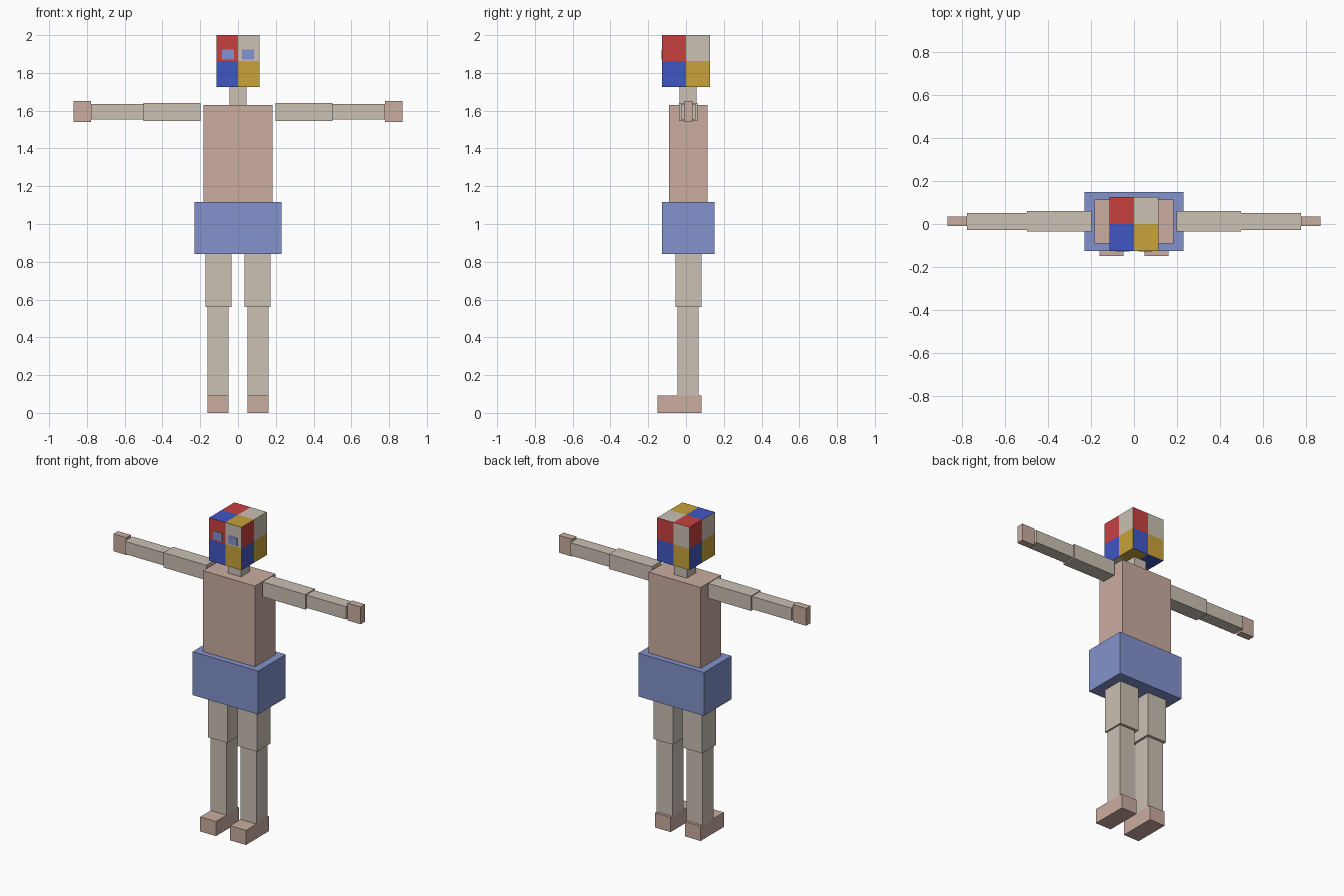
import bpy, bmesh
from mathutils import Vector

if "Cube" in bpy.data.objects:
    bpy.data.objects.remove(bpy.data.objects["Cube"])


def material(name, rgb):
    """Flat material from 0-255 sRGB values."""
    m = bpy.data.materials.new(name)
    lin = [((c / 255 + 0.055) / 1.055) ** 2.4 for c in rgb]
    m.diffuse_color = (*lin, 1)
    m.use_nodes = True
    m.node_tree.nodes["Principled BSDF"].inputs["Base Color"].default_value = m.diffuse_color
    return m


cream = material("cream", (203, 192, 179))
skin = material("skin", (202, 172, 160))
shorts_blue = material("soft_blue", (131, 146, 204))
red = material("red", (200, 64, 64))
blue = material("blue", (64, 86, 196))
gold = material("gold", (200, 162, 58))


def box(name, x, y, z, mats, cuts=0):
    """Box from (min, max) ranges, optionally subdivided."""
    bm = bmesh.new()
    bmesh.ops.create_cube(bm, size=1)
    if cuts:
        bmesh.ops.subdivide_edges(bm, edges=bm.edges[:], cuts=cuts, use_grid_fill=True)
    for v in bm.verts:
        v.co = Vector([(r[0] + r[1]) / 2 + c * (r[1] - r[0]) for r, c in zip((x, y, z), v.co)])
    bm.normal_update()
    me = bpy.data.meshes.new(name)
    bm.to_mesh(me)
    bm.free()
    for m in mats:
        me.materials.append(m)
    ob = bpy.data.objects.new(name, me)
    bpy.context.collection.objects.link(ob)
    return ob


def pair(name, x, y, z, mat):
    """Matching boxes on both sides of the body."""
    box("left_" + name, x, y, z, [mat])
    box("right_" + name, (-x[1], -x[0]), y, z, [mat])


# Trunk
box("torso", (-0.183, 0.183), (-0.09, 0.114), (1.116, 1.63), [skin])
box("shorts", (-0.231, 0.231), (-0.127, 0.15), (0.84, 1.116), [shorts_blue])
box("neck", (-0.045, 0.045), (-0.034, 0.056), (1.63, 1.727), [cream])

# Arms
pair("upper_arm", (0.198, 0.5), (-0.036, 0.06), (1.545, 1.64), cream)
pair("forearm", (0.5, 0.778), (-0.027, 0.051), (1.553, 1.634), cream)
pair("hand", (0.778, 0.87), (-0.01, 0.035), (1.54, 1.65), skin)

# Legs
pair("thigh", (0.035, 0.172), (-0.055, 0.083), (0.56, 0.84), cream)
pair("shin", (0.05, 0.161), (-0.045, 0.066), (0.093, 0.56), cream)
pair("foot", (0.05, 0.161), (-0.15, 0.083), (0.0, 0.093), skin)

# Head: every side is a two by two checker, seen from outside as
# red, cream on the upper row and blue, gold on the lower row
head = box("head", (-0.114, 0.114), (-0.127, 0.127), (1.726, 2.0),
           [red, cream, blue, gold], cuts=1)
mid = Vector((0, 0, 1.863))
for f in head.data.polygons:
    n = f.normal
    if abs(n.z) > 0.5:
        up, right = Vector((0, 1 if n.z > 0 else -1, 0)), Vector((1, 0, 0))
    else:
        up = Vector((0, 0, 1))
        right = up.cross(n)
    d = f.center - mid
    f.material_index = (1 if d.dot(right) > 0 else 0) + (0 if d.dot(up) > 0 else 2)

# Eyes
pair("eye", (0.021, 0.085), (-0.129, -0.126), (1.872, 1.924), shorts_blue)
